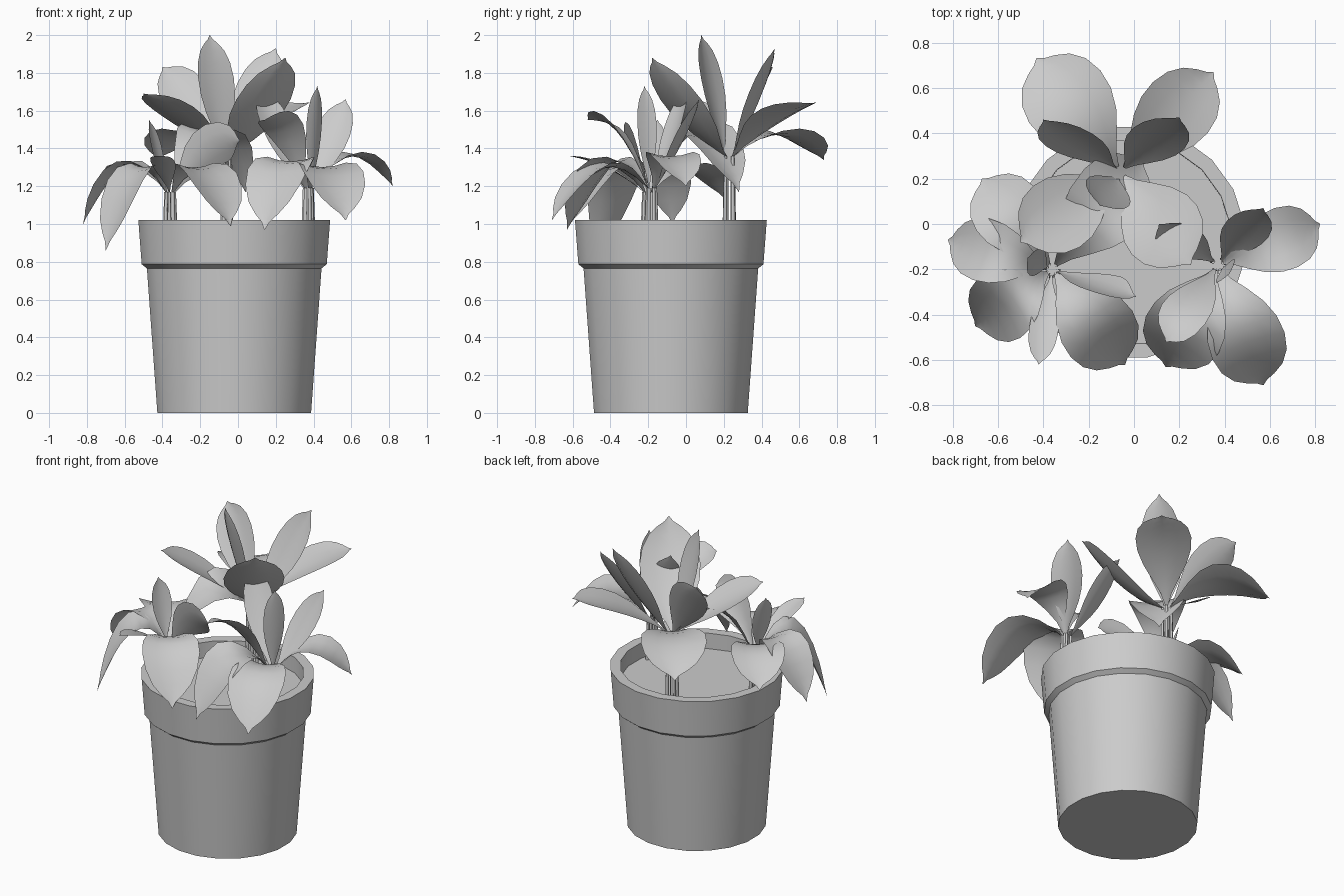
import bpy, bmesh, math
from mathutils import Vector, Quaternion

old = bpy.data.objects.get("Cube")
if old:
    bpy.data.objects.remove(old, do_unlink=True)

grey = bpy.data.materials.new("plain_grey")
grey.use_nodes = True
grey.diffuse_color = (0.6, 0.6, 0.6, 1)
grey.node_tree.nodes["Principled BSDF"].inputs["Base Color"].default_value = (0.6, 0.6, 0.6, 1)


def finish(bm, name, angle):
    mesh = bpy.data.meshes.new(name)
    bm.to_mesh(mesh)
    bm.free()
    obj = bpy.data.objects.new(name, mesh)
    mesh.materials.append(grey)
    bpy.context.collection.objects.link(obj)
    bpy.ops.object.select_all(action='DESELECT')
    obj.select_set(True)
    bpy.context.view_layer.objects.active = obj
    bpy.ops.object.shade_smooth_by_angle(angle=math.radians(angle))


def lathe(name, profile, sides, centre):
    """Spin a radius/height profile and close its first ring with a disc."""
    bm = bmesh.new()
    rings = []
    for r, z in profile:
        rings.append([bm.verts.new((centre[0] + r * math.cos(math.tau * (i + 0.5) / sides),
                                    centre[1] + r * math.sin(math.tau * (i + 0.5) / sides), z))
                      for i in range(sides)])
    for a, b in zip(rings, rings[1:]):
        for i in range(sides):
            j = (i + 1) % sides
            bm.faces.new((a[i], a[j], b[j], b[i]))
    disc = bm.faces.new(rings[0])
    if len(rings) > 1:
        disc.normal_flip()
    finish(bm, name, 30)


# Pot with a stepped rim, and the soil disc inside
POT = (-0.02, -0.08)
lathe("pot", [(0.412, 0), (0.468, 0.765), (0.496, 0.787), (0.514, 1.02),
              (0.452, 1.02), (0.45, 0.9)], 20, POT)
lathe("soil", [(0.451, 0.92)], 20, POT)

# Leaf outline: position along the blade, share of full width
OUTLINE = [(0, 0.05), (0.1, 0.2), (0.22, 0.48), (0.36, 0.78), (0.5, 0.96), (0.64, 1),
           (0.77, 0.9), (0.87, 0.67), (0.93, 0.38), (0.965, 0.14), (1, 0.01)]
ACROSS = (-1, -0.5, 0, 0.5, 1)
CUP = 0.18


def leaf(name, node, tip, arch, width, roll):
    """Cupped blade along a curved midrib that bends through height arch."""
    mid = (node + tip) / 2
    mid.z = arch
    flat = Vector((tip.x - node.x, tip.y - node.y, 0)).normalized()
    bm = bmesh.new()
    rows = []
    for t, w in OUTLINE:
        p = node * (1 - t) ** 2 + mid * 2 * t * (1 - t) + tip * t * t
        along = ((mid - node) * (1 - t) + (tip - mid) * t).normalized()
        side = Quaternion(along, math.radians(roll)) @ Vector((-flat.y, flat.x, 0))
        up = along.cross(side).normalized()
        half = width * w / 2
        rows.append([bm.verts.new(p + side * half * s + up * half * CUP * (s * s - 0.4))
                     for s in ACROSS])
    for a, b in zip(rows, rows[1:]):
        for i in range(len(ACROSS) - 1):
            bm.faces.new((a[i], b[i], b[i + 1], a[i + 1]))
    finish(bm, name, 60)


def stalk(name, foot, top):
    """Thin leaf stalk from the soil to the blade."""
    bm = bmesh.new()
    rings = []
    for p, r in ((foot, 0.013), (top, 0.008)):
        rings.append([bm.verts.new(p + Vector((r * math.cos(a), r * math.sin(a), 0)))
                      for a in (math.tau * i / 5 for i in range(5))])
    for i in range(5):
        j = (i + 1) % 5
        bm.faces.new((rings[0][i], rings[0][j], rings[1][j], rings[1][i]))
    finish(bm, name, 80)


# Each plant: crown point, then leaves as (tip, arch height, width, roll)
PLANTS = {
    "back_plant": ((-0.06, 0.23, 1.36), [
        ((-0.43, 0.73, 1.34), 1.62, 0.39, 0),
        ((0.35, 0.67, 1.64), 1.62, 0.33, 0),
        ((0.20, 0.47, 1.93), 1.62, 0.25, 28),
        ((-0.40, 0.46, 1.83), 1.66, 0.25, -50),
        ((-0.15, 0.08, 2.00), 1.68, 0.22, 0),
        ((0.25, -0.18, 1.88), 1.52, 0.36, 0),
        ((-0.50, -0.08, 1.69), 1.58, 0.34, 4),
    ]),
    "right_plant": ((-0.36, -0.20, 1.17), [
        ((-0.82, -0.07, 1.00), 1.55, 0.28, 0),
        ((-0.70, -0.45, 0.86), 1.56, 0.32, 0),
        ((-0.67, 0.20, 1.14), 1.46, 0.32, 0),
        ((-0.42, -0.62, 1.36), 1.34, 0.13, 0),
        ((-0.04, -0.62, 0.99), 1.52, 0.34, 0),
        ((0.01, -0.32, 1.44), 1.48, 0.24, -65),
        ((0.04, 0.28, 1.17), 1.84, 0.36, 8),
        ((-0.47, -0.15, 1.55), 1.36, 0.13, 0),
    ]),
    "left_plant": ((0.37, -0.18, 1.19), [
        ((0.82, 0.00, 1.20), 1.54, 0.28, 0),
        ((0.57, 0.07, 1.66), 1.40, 0.20, 20),
        ((0.57, -0.71, 1.02), 1.50, 0.34, 0),
        ((0.14, -0.63, 0.97), 1.58, 0.36, 0),
        ((0.14, -0.52, 1.55), 1.62, 0.22, 20),
        ((0.42, -0.22, 1.73), 1.46, 0.13, 0),
        ((0.11, 0.00, 1.73), 1.44, 0.18, -25),
    ]),
}
for plant, (crown, leaves) in PLANTS.items():
    crown = Vector(crown)
    for n, (tip, arch, width, roll) in enumerate(leaves, 1):
        out = Vector((tip[0] - crown.x, tip[1] - crown.y, 0)).normalized()
        node = crown + out * 0.025
        foot = Vector((crown.x, crown.y, 0.9)) + out * 0.03
        stalk(f"{plant}_stalk_{n}", foot, node)
        leaf(f"{plant}_leaf_{n}", node, Vector(tip), arch, width, roll)
